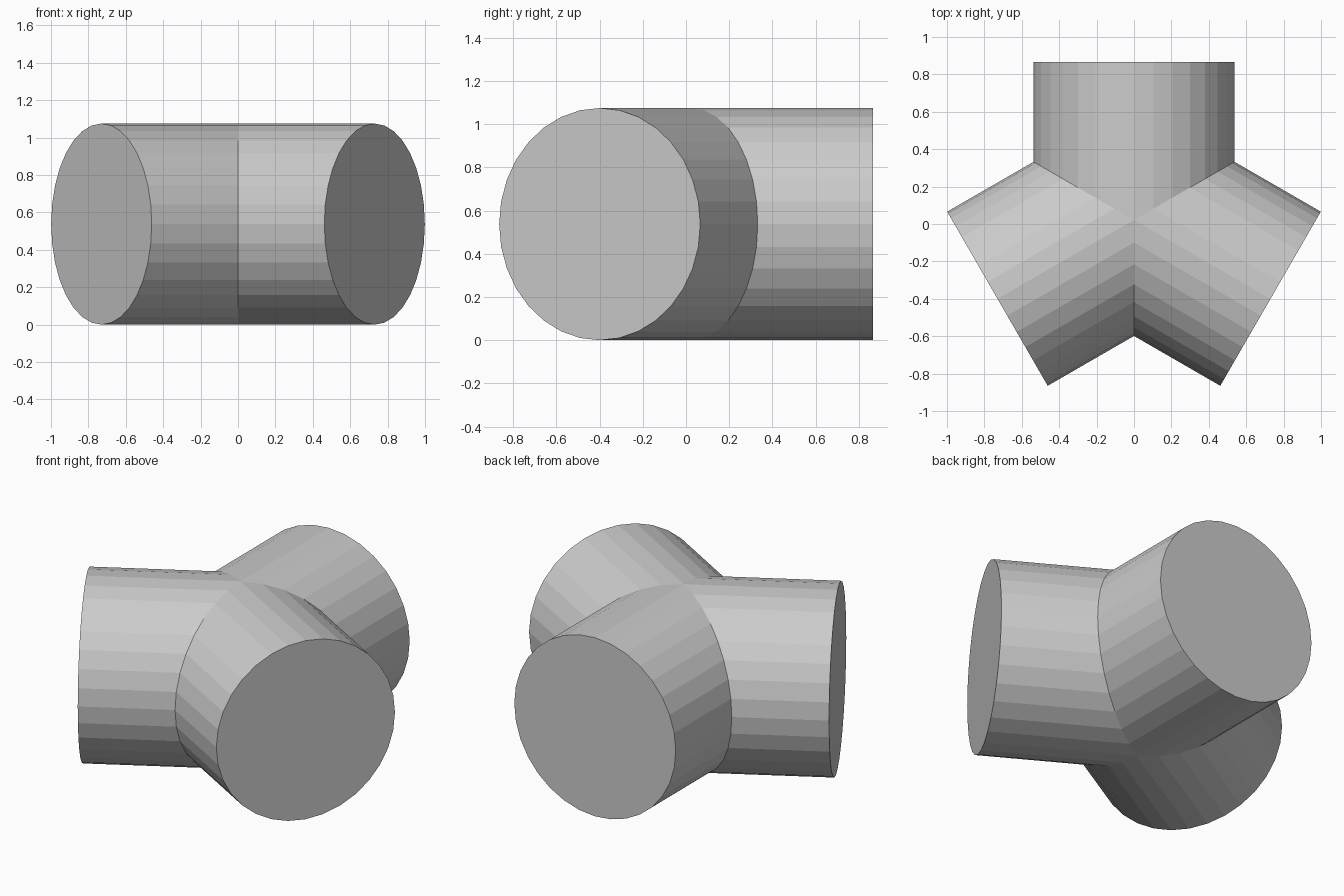
import bpy, bmesh, math
from mathutils import Matrix, Vector

if "Cube" in bpy.data.objects:
    bpy.data.objects.remove(bpy.data.objects["Cube"])

R, LENGTH, SIDES = 0.5375, 0.843, 32
CENTRE = Vector((0, 0.022, R))

grey = bpy.data.materials.new("plain grey")
grey.diffuse_color = (0.6, 0.6, 0.6, 1)
grey.use_nodes = True
grey.node_tree.nodes["Principled BSDF"].inputs["Base Color"].default_value = grey.diffuse_color

bm = bmesh.new()


def add_arm(angle):
    """One pipe arm: flat outer cap, inner end mitred against its two neighbours."""
    m = Matrix.Translation(CENTRE) @ Matrix.Rotation(angle, 4, 'Z')
    inner, outer = [], []
    for i in range(SIDES):
        t = 2 * math.pi * i / SIDES
        s, h = R * math.cos(t), R * math.sin(t)
        inner.append(bm.verts.new(m @ Vector((abs(s) / math.sqrt(3), s, h))))
        outer.append(bm.verts.new(m @ Vector((LENGTH, s, h))))
    for i in range(SIDES):
        j = (i + 1) % SIDES
        bm.faces.new((inner[i], outer[i], outer[j], inner[j]))
    bm.faces.new(outer)


for degrees in (90, 210, 330):
    add_arm(math.radians(degrees))

# Weld the mitred seams into one closed body
bmesh.ops.remove_doubles(bm, verts=bm.verts, dist=1e-4)
bmesh.ops.recalc_face_normals(bm, faces=bm.faces)

mesh = bpy.data.meshes.new("three_way_junction")
bm.to_mesh(mesh)
bm.free()
mesh.materials.append(grey)
bpy.context.collection.objects.link(bpy.data.objects.new("three_way_junction", mesh))
